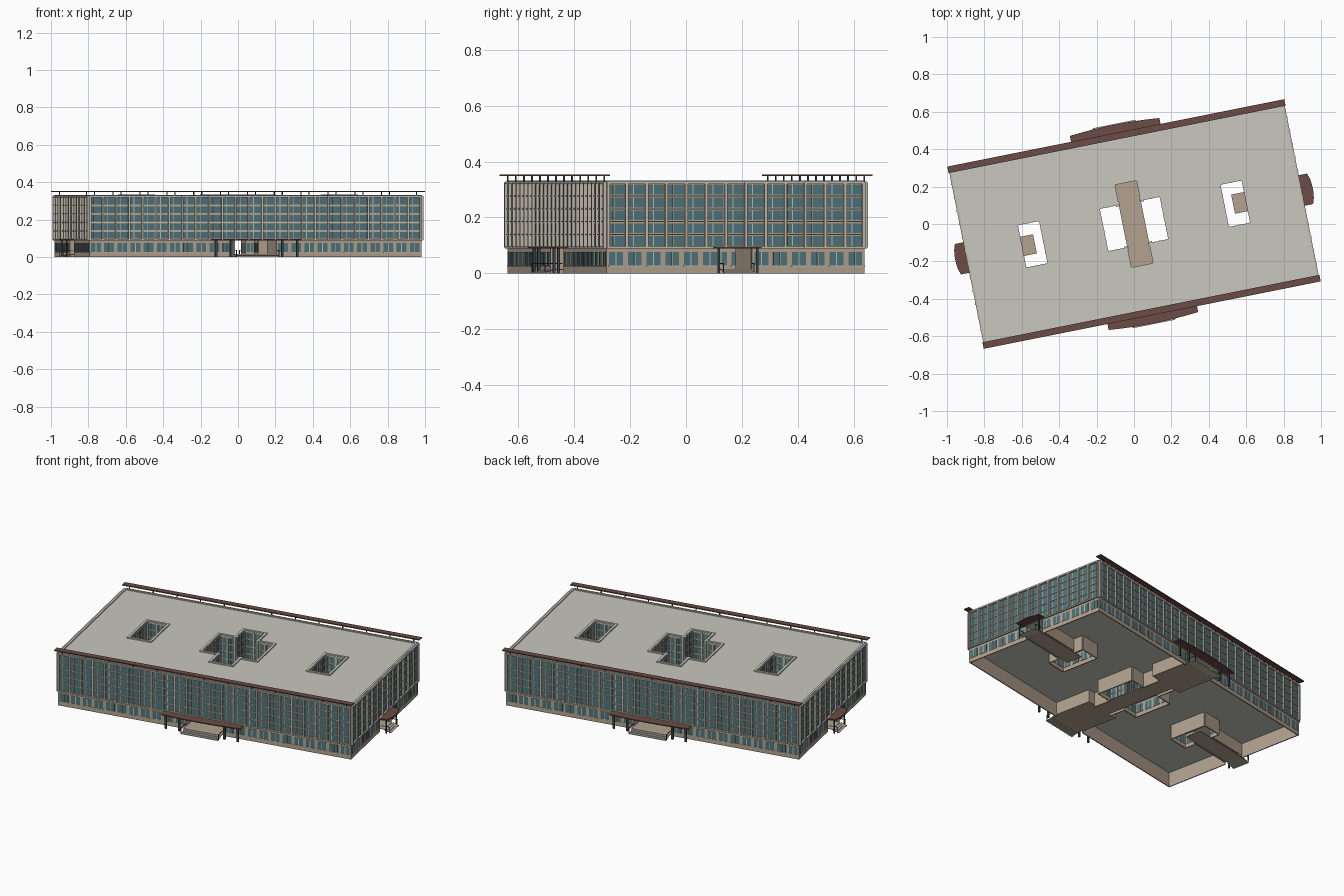
import bpy, bmesh, math
from mathutils import Matrix, Vector

if "Cube" in bpy.data.objects:
    bpy.data.objects.remove(bpy.data.objects["Cube"])

ROT = Matrix.Rotation(math.atan2(0.36, 1.8), 4, 'Z')   # building sits turned on the site


def srgb(*c):
    return tuple(((v / 255 + 0.055) / 1.055) ** 2.4 for v in c) + (1,)


def material(name, *c):
    m = bpy.data.materials.new(name)
    m.diffuse_color = srgb(*c)
    m.use_nodes = True
    m.node_tree.nodes["Principled BSDF"].inputs["Base Color"].default_value = m.diffuse_color
    return m


TAN = material("tan wall", 178, 162, 143)
TRIM = material("pale trim", 194, 186, 172)
GLASS = material("teal glass", 78, 116, 123)
BROWN = material("brown canopy", 108, 76, 69)
ROOF = material("grey roof", 200, 200, 191)
DARK = material("dark frame", 58, 70, 75)
parts = {}


def mesh(name, mat):
    if name not in parts:
        parts[name] = (bmesh.new(), mat)
    return parts[name][0]


def prism(name, mat, pts, z0, z1):
    bm = mesh(name, mat)
    lo = [bm.verts.new((p[0], p[1], z0)) for p in pts]
    hi = [bm.verts.new((p[0], p[1], z1)) for p in pts]
    fs = [bm.faces.new(lo[::-1]), bm.faces.new(hi)]
    for i in range(len(pts)):
        j = (i + 1) % len(pts)
        fs.append(bm.faces.new((lo[i], lo[j], hi[j], hi[i])))
    bmesh.ops.recalc_face_normals(bm, faces=fs)


def box(name, mat, x0, x1, y0, y1, z0, z1):
    prism(name, mat, [(x0, y0), (x1, y0), (x1, y1), (x0, y1)], z0, z1)


class Face:
    """Wall line from p to q; its outside is on the right-hand side."""
    def __init__(self, p, q):
        self.p, d = Vector(p), Vector(q) - Vector(p)
        self.len = d.length
        self.t = d.normalized()
        self.n = Vector((self.t.y, -self.t.x))

    def box(self, name, mat, s0, s1, d0, d1, z0, z1):
        pt = lambda s, d: self.p + self.t * s + self.n * d
        prism(name, mat, [pt(s0, d0), pt(s1, d0), pt(s1, d1), pt(s0, d1)], z0, z1)


def ground(p, q, n):
    f = Face(p, q)
    f.box("ground_wall", TAN, 0, f.len, -0.006, 0, 0, 0.09)
    w = f.len / n
    for i in range(n):
        s = w * i
        f.box("ground_glass", GLASS, s + w * .13, s + w * .87, 0, .0012, .028, .076)
        f.box("ground_mullions", TRIM, s + w * .47, s + w * .53, 0, .003, .028, .076)
        f.box("ground_sills", TRIM, s + w * .11, s + w * .89, 0, .003, .025, .028)


def upper(p, q, n, fin=0.012):
    f = Face(p, q)
    f.box("upper_wall", TAN, 0, f.len, -0.006, 0, .09, .325)
    f.box("floor_band", TRIM, 0, f.len, 0, fin * .8, .088, .096)
    f.box("cornice", TRIM, 0, f.len, 0, fin * .8, .319, .328)
    w = f.len / n
    for r in range(5):
        z = .098 + .046 * r
        if r < 4:
            f.box("floor_ledges", TRIM, 0, f.len, 0, fin * .45, z + .039, z + .043)
        for i in range(n):
            s = w * i
            f.box("upper_glass", GLASS, s + w * .1, s + w * .9, 0, .0012, z, z + .035)
            f.box("upper_mullions", TRIM, s + w * .33, s + w * .38, 0, .003, z, z + .035)
    for i in range(n + 1):
        c = min(max(w * i, .005), f.len - .005)
        f.box("facade_fins", TRIM, c - .005, c + .005, 0, fin, .092, .325)


def loop(pts):
    return list(zip(pts, pts[1:] + pts[:1]))


# outer facades
A, B = 0.905, 0.471
corners = [(-A, -B), (A, -B), (A, B), (-A, B)]
for (p, q), n in zip(loop(corners), (25, 13, 25, 13)):
    upper(p, q, n)
    f = Face(p, q)
    half = .115 if n == 25 else .06
    ts = [0, f.len / 2 - half, f.len / 2 + half, f.len]
    for a, b in ((0, 1), (2, 3)):
        ground(f.p + f.t * ts[a], f.p + f.t * ts[b], n // 2 - (n == 25))
    f.box("roof_parapet", ROOF, 0, f.len, -.012, 0, .325, .332)

# courtyards: a cross in the middle and a rectangle at each end
CU, CV, CW, CH = .064, .23, .168, .12
cross = [(-CU, -CV), (CU, -CV), (CU, -CH), (CW, -CH), (CW, CH), (CU, CH),
         (CU, CV), (-CU, CV), (-CU, CH), (-CW, CH), (-CW, -CH), (-CU, -CH)]
E0, E1 = .49, .615
court = lambda s: [(min(s * E0, s * E1), -CH), (max(s * E0, s * E1), -CH),
                   (max(s * E0, s * E1), CH), (min(s * E0, s * E1), CH)]
for pts in (cross, court(1), court(-1)):
    for p, q in loop(pts[::-1]):
        f = Face(p, q)
        n = max(1, round(f.len / .065))
        upper(p, q, n, .006)
        f.box("courtyard_rim", ROOF, -.012, f.len + .012, -.012, .002, .325, .333)
        if pts is cross and abs(p[1]) == CV and p[1] == q[1]:
            continue                                   # passage mouth
        if pts is not cross and abs(p[0]) == E1 and p[0] == q[0]:
            s = 1 if q[1] > p[1] else -1
            ground(p, (p[0], -s * .058), 1)
            ground((p[0], s * .058), q, 1)
        else:
            ground(p, q, n)

# roof deck and underside, tiled around the courtyards
xs = sorted({s * v for v in (A, E1, E0, CW, CU) for s in (-1, 1)})
ys = sorted({s * v for v in (B, CV, CH) for s in (-1, 1)})
for x0, x1 in zip(xs, xs[1:]):
    for y0, y1 in zip(ys, ys[1:]):
        x, y = abs(x0 + x1) / 2, abs(y0 + y1) / 2
        if (x < CU and y < CV) or (y < CH and (x < CW or E0 < x < E1)):
            continue
        for nm, z, d in (("roof_deck", .326, 1), ("ground_ceiling", .09, -1)):
            bm = mesh(nm, ROOF)
            bm.faces.new([bm.verts.new((a, b, z)) for a, b in
                          ((x0, y0), (x1, y0), (x1, y1), (x0, y1))][::d])

# passage floors and walls
box("central_walkway", TAN, -.06, .06, -.235, .235, .012, .016)
for s in (-1, 1):
    span = lambda a, b: sorted((s * a, s * b))
    box("entrance_floor", TAN, -.115, .115, *span(.235, .485), .012, .016)
    box("end_walkway", TAN, *span(.54, .92), -.052, .052, .012, .016)
    for k in (-1, 1):
        box("passage_walls", TAN, *sorted((k * .115, k * .121)), *span(.23, B - .006), .012, .09)
        box("passage_walls", TAN, *sorted((k * .064, k * .121)), *span(.23, .236), .012, .09)
        box("end_passage_walls", TAN, *span(E1 + .006, A - .006),
            *sorted((k * .058, k * .063)), .012, .09)

    # long roof shade on posts
    box("roof_shade", BROWN, -.919, .919, *span(.461, .497), .348, .354)
    for i in range(13):
        x = (i - 6) * .1464
        box("shade_posts", DARK, x - .0025, x + .0025, *span(.472, .477), .325, .349)

    # entrance canopies with a gently bowed outer edge
    N = 8
    bow = [(-1 + 2 * i / N) for i in range(N + 1)]
    prism("main_canopy", BROWN, [(-.244, s * B), *[(t * .244, s * (.541 - .012 * t * t)) for t in bow],
                                 (.244, s * B)], .088, .094)
    prism("side_canopy", BROWN, [(s * A, -.083), *[(s * (.975 - .015 * t * t), t * .083) for t in bow],
                                 (s * A, .083)], .088, .094)
    for k in (-1, 1):
        for u in (.14, .222):
            box("canopy_posts", DARK, k * u - .006, k * u + .006, *span(.505, .515), 0, .088)
        box("side_canopy_posts", DARK, *span(.944, .951), k * .07 - .004, k * .07 + .004, 0, .088)
        # low handrails beside the steps
        box("handrails", DARK, k * .116 - .0015, k * .116 + .0015, *span(.475, .54), .034, .037)
        box("handrails", DARK, k * .116 - .0015, k * .116 + .0015, *span(.537, .54), 0, .037)
        box("handrails", DARK, *span(.91, .965), k * .056 - .0015, k * .056 + .0015, .034, .037)
        box("handrails", DARK, *span(.962, .965), k * .056 - .0015, k * .056 + .0015, 0, .037)

    # steps
    for i in range(4):
        z = .016 - .004 * i
        box("main_steps", TRIM, -.115, .115, *span(.485 + .015 * i, .5 + .015 * i), z - .004, z)
        box("side_steps", TRIM, *span(.915 + .014 * i, .929 + .014 * i), -.055, .055, z - .004, z)

# turn everything and make the objects
for name, (bm, mat) in parts.items():
    bm.transform(ROT)
    me = bpy.data.meshes.new(name)
    bm.to_mesh(me)
    bm.free()
    me.materials.append(mat)
    bpy.context.collection.objects.link(bpy.data.objects.new(name, me))
